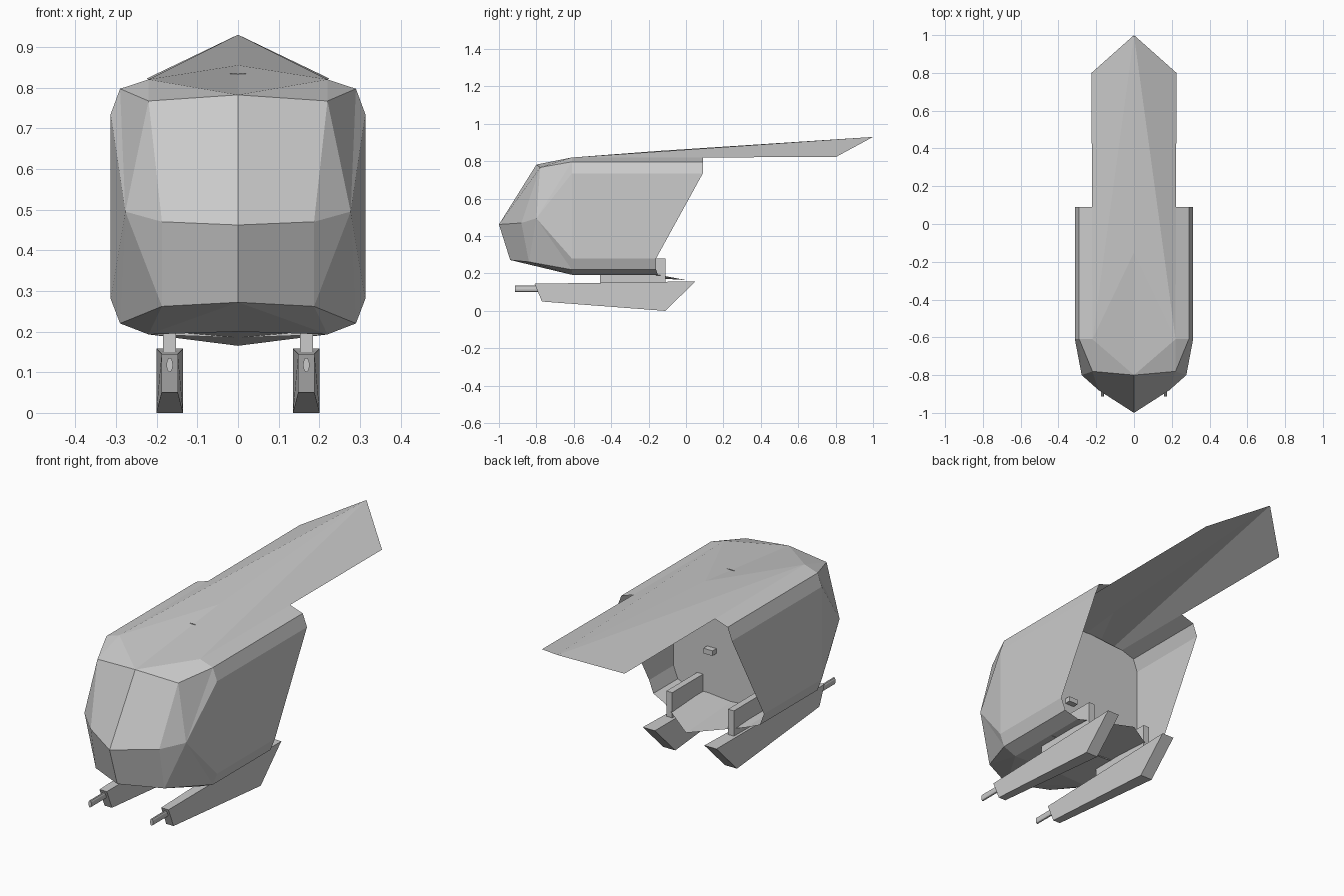
import bpy, bmesh, math

if "Cube" in bpy.data.objects:
    bpy.data.objects.remove(bpy.data.objects["Cube"])


def make(name, verts, faces, mirror=True):
    """Flat-shaded mesh from named vertices, optionally mirrored across x = 0."""
    keys = list(verts)
    me = bpy.data.meshes.new(name)
    me.from_pydata([verts[k] for k in keys], [],
                   [[keys.index(k) for k in f] for f in faces])
    bm = bmesh.new()
    bm.from_mesh(me)
    if mirror:
        geom = bm.verts[:] + bm.edges[:] + bm.faces[:]
        new = bmesh.ops.duplicate(bm, geom=geom)["geom"]
        for v in new:
            if isinstance(v, bmesh.types.BMVert):
                v.co.x = -v.co.x
        bmesh.ops.remove_doubles(bm, verts=bm.verts[:], dist=1e-4)
    bmesh.ops.recalc_face_normals(bm, faces=bm.faces[:])
    bm.to_mesh(me)
    bm.free()
    ob = bpy.data.objects.new(name, me)
    bpy.context.collection.objects.link(ob)
    return ob


def box(name, lo, hi):
    bpy.ops.mesh.primitive_cube_add(
        size=1, location=[(a + b) / 2 for a, b in zip(lo, hi)])
    ob = bpy.context.object
    ob.name = name
    ob.scale = [b - a for a, b in zip(lo, hi)]
    return ob


# Half section of the hull (x, z), with the y of the slanted open rear edge
section = [(0, .2), (.22, .193), (.29, .22), (.313, .28),
           (.313, .735), (.29, .797), (.22, .82)]
rear_y = [0, -.15, -.16, -.16, .09, .09, .09]

hull = {}
for i, ((x, z), y) in enumerate(zip(section, rear_y)):
    hull[f"A{i}"] = (x, -.61, z)
    hull[f"B{i}"] = (x, y, z if i else .165)

# Nose: upper, middle and lower rows
hull.update(
    U0=(0, -.8, .782), U1=(.22, -.78, .767),
    M0=(0, -1, .462), M1=(.187, -.88, .47), M2=(.277, -.8, .495),
    L0=(0, -.94, .272), L1=(.187, -.84, .262))

faces = [(f"A{i}", f"A{i+1}", f"B{i+1}", f"B{i}") for i in range(6)]
fan = ["M1", "U1", "A5", "A4", "A3", "A2", "L1", "M1"]
faces += [("M2", a, b) for a, b in zip(fan, fan[1:])]
faces += [("M0", "M1", "U1", "U0"), ("L0", "L1", "M1", "M0"),
          ("U1", "A6", "A5"), ("U0", "A6", "U1"),
          ("L1", "A2", "A1"), ("L0", "A0", "A1"), ("L0", "A1", "L1")]
make("hull_shell", hull, faces)

# Ridged roof running back into the pointed tail
roof = dict(front=hull["U0"], side=hull["A6"], ridge=(0, -.15, .855),
            corner=(.225, .8, .822), tip=(0, 1, .93))
make("roof_and_tail", roof, [("front", "side", "ridge"),
                             ("ridge", "side", "tip"),
                             ("side", "corner", "tip")])

# Inner bulkhead closing the open rear
wall = {i: (x, -.35, z if i else .185) for i, (x, z) in enumerate(section)}
wall[7] = (0, -.35, .836)
make("bulkhead", wall, [tuple(range(8))])
box("bulkhead_handle", (.08, -.352, .4), (.13, -.32, .425))

# Skids with struts and barrels
for side, s in (("right", 1), ("left", -1)):
    cx = .168 * s
    profile = [(-.81, .145, .02), (-.77, .05, .02),
               (-.11, 0, .033), (.05, .158, .033)]
    v = {}
    for i, (y, z, w) in enumerate(profile):
        v[f"a{i}"] = (cx - w, y, z)
        v[f"b{i}"] = (cx + w, y, z)
    f = [tuple(f"{c}{i}" for i in range(4)) for c in "ab"]
    f += [(f"a{i}", f"a{(i+1) % 4}", f"b{(i+1) % 4}", f"b{i}")
          for i in range(4)]
    make(f"{side}_skid", v, f, mirror=False)
    box(f"{side}_strut", (cx - .016, -.46, .14), (cx + .016, -.11, .28))
    bpy.ops.mesh.primitive_cylinder_add(
        vertices=12, radius=1, depth=.15, location=(cx, -.838, .118),
        rotation=(math.pi / 2, 0, 0))
    barrel = bpy.context.object
    barrel.name = f"{side}_barrel"
    barrel.scale = (.008, .0175, 1)
